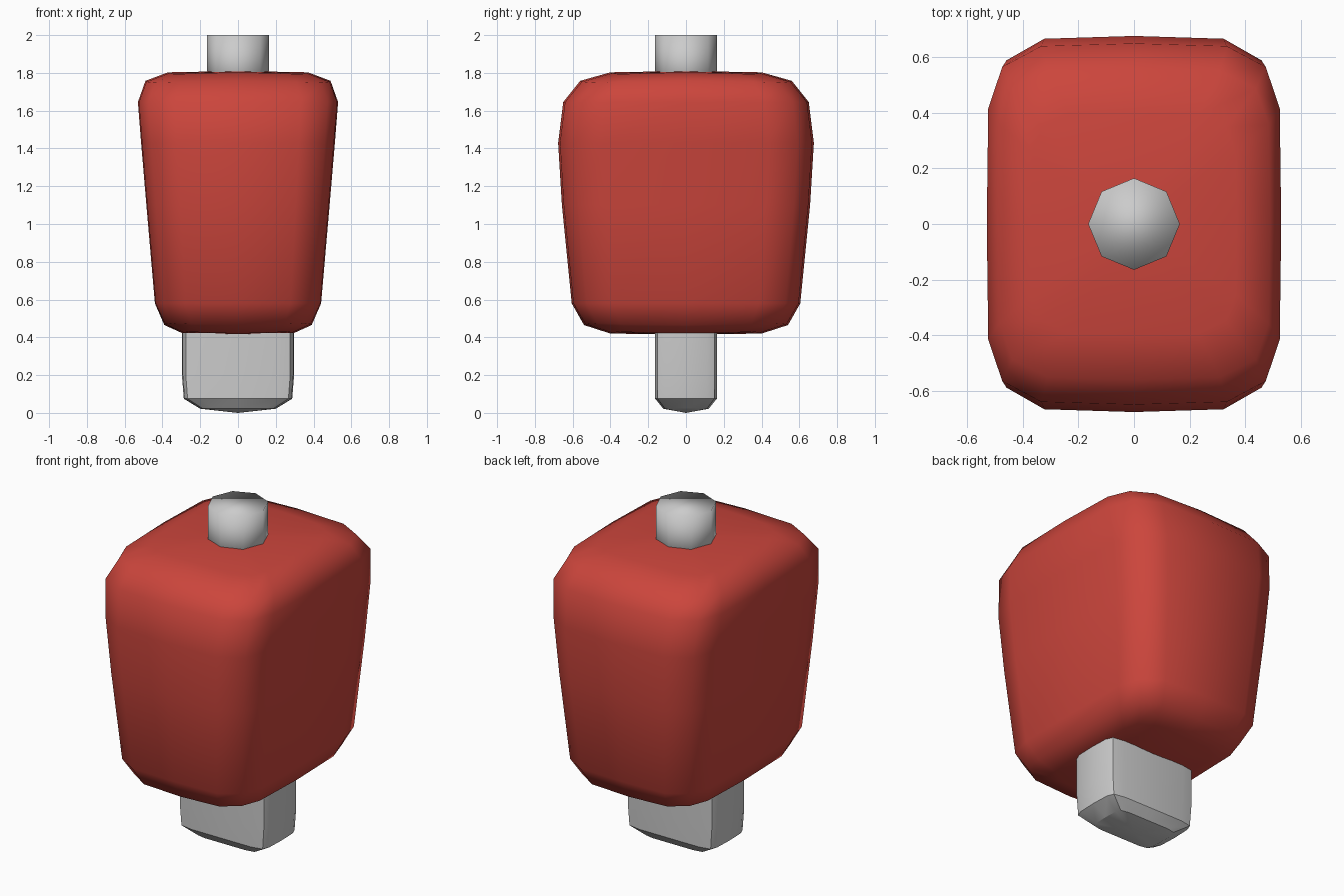
import bpy, bmesh, math

if "Cube" in bpy.data.objects:
    bpy.data.objects.remove(bpy.data.objects["Cube"])


def loft(name, rings, shape, z_bottom, z_top):
    """Skin rings (z, half_x, half_y, corner_shift) and close both ends with a fan."""
    quads = [(x, y) for x, y in shape]
    outline = quads[:]
    outline += [(-x, y) for x, y in reversed(quads[:-1])]
    outline += [(-x, -y) for x, y in quads[1:]]
    outline += [(x, -y) for x, y in reversed(quads[1:-1])]
    bm = bmesh.new()
    loops = []
    for z, hx, hy, shift in rings:
        loop = []
        for x, y in outline:
            corner = min(abs(x), abs(y)) / 0.87
            loop.append(bm.verts.new((x * hx, y * hy, z + shift * min(1, corner) ** 2)))
        loops.append(loop)
    n = len(outline)
    for low, high in zip(loops, loops[1:]):
        for i in range(n):
            j = (i + 1) % n
            bm.faces.new((low[i], low[j], high[j], high[i]))
    for loop, z in ((loops[0], z_bottom), (loops[-1], z_top)):
        tip = bm.verts.new((0, 0, z))
        for i in range(n):
            bm.faces.new((loop[i], loop[(i + 1) % n], tip))
    bmesh.ops.recalc_face_normals(bm, faces=bm.faces[:])
    mesh = bpy.data.meshes.new(name)
    bm.to_mesh(mesh)
    bm.free()
    obj = bpy.data.objects.new(name, mesh)
    bpy.context.collection.objects.link(obj)
    return obj


# Tapered, softly rounded red housing
body = loft(
    "housing",
    [(0.42, 0.29, 0.40, 0.01), (0.465, 0.39, 0.54, 0.01), (0.58, 0.44, 0.605, 0),
     (1.10, 0.485, 0.657, 0), (1.43, 0.513, 0.677, 0), (1.645, 0.53, 0.65, 0),
     (1.758, 0.49, 0.56, -0.01), (1.803, 0.37, 0.40, -0.01)],
    [(1, 0), (0.99, 0.64), (0.895, 0.87), (0.63, 0.985), (0, 1)],
    0.415, 1.81)
body.data.shade_smooth()
red = bpy.data.materials.new("red")
red.diffuse_color = (0.6, 0.06, 0.045, 1)
red.use_nodes = True
red.node_tree.nodes["Principled BSDF"].inputs["Base Color"].default_value = red.diffuse_color
body.data.materials.append(red)

# Flattened plug under the housing
plug = loft(
    "lower_plug",
    [(0.022, 0.20, 0.12, 0), (0.075, 0.287, 0.163, 0),
     (0.20, 0.297, 0.165, 0), (0.50, 0.297, 0.165, 0)],
    [(1, 0), (0.985, 0.68), (0.93, 0.92), (0.68, 1), (0, 1)],
    0.0, 0.52)
bpy.ops.object.select_all(action='DESELECT')
plug.select_set(True)
bpy.context.view_layer.objects.active = plug
bpy.ops.object.shade_smooth_by_angle(angle=math.radians(25))

# Eight-sided stem on top
bpy.ops.mesh.primitive_cylinder_add(vertices=8, radius=0.165, depth=0.3, location=(0, 0, 1.85))
stem = bpy.context.object
stem.name = "top_stem"
stem.data.shade_smooth()
